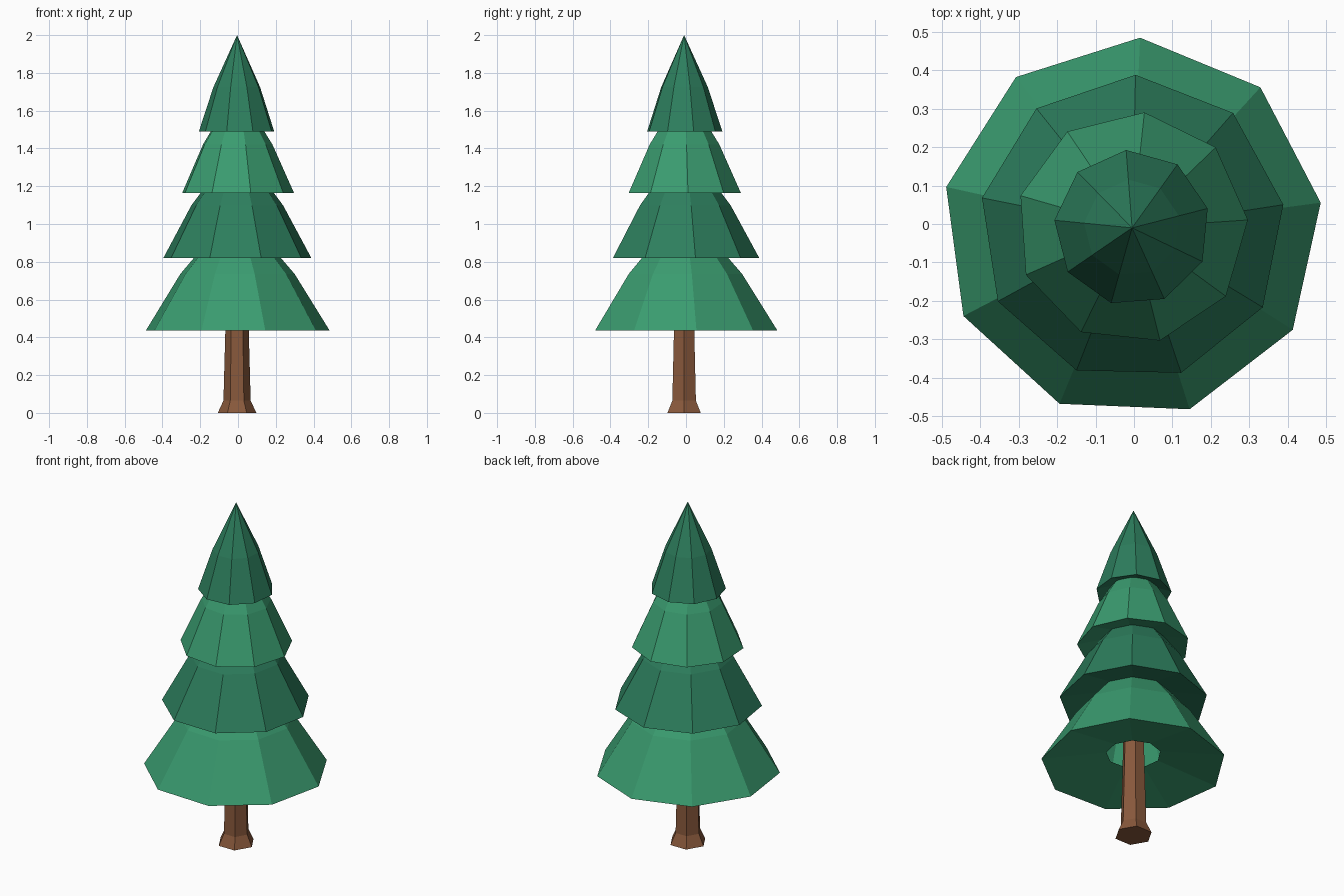
import bpy, bmesh
from math import cos, sin, radians, tau

if "Cube" in bpy.data.objects:
    bpy.data.objects.remove(bpy.data.objects["Cube"])

CX, CY = -0.005, -0.01  # trunk axis


def material(name, rgb):
    m = bpy.data.materials.new(name)
    m.diffuse_color = (*rgb, 1)
    m.use_nodes = True
    m.node_tree.nodes["Principled BSDF"].inputs["Base Color"].default_value = m.diffuse_color
    return m


def lathe(name, profile, sides, phase, mat):
    """Flat-shaded loft of n-gon rings from (radius, z) pairs; radius 0 is a point."""
    bm = bmesh.new()
    rings = []
    for r, z in profile:
        n = sides if r else 1
        rings.append([bm.verts.new((CX + r * cos(radians(phase) + tau * i / sides),
                                    CY + r * sin(radians(phase) + tau * i / sides), z))
                      for i in range(n)])
    for a, b in zip(rings, rings[1:]):
        for i in range(sides):
            j = (i + 1) % sides
            if len(b) == 1:
                bm.faces.new((a[i], a[j], b[0]))
            else:
                bm.faces.new((a[i], a[j], b[j], b[i]))
    mesh = bpy.data.meshes.new(name)
    bm.to_mesh(mesh)
    bm.free()
    mesh.materials.append(mat)
    ob = bpy.data.objects.new(name, mesh)
    bpy.context.collection.objects.link(ob)
    return ob


light = material("light_needles", (0.042, 0.33, 0.16))
dark = material("dark_needles", (0.026, 0.21, 0.11))
bark = material("bark", (0.25, 0.10, 0.045))

# Six-sided trunk with flared foot, closed at both ends
lathe("trunk", [(0, 0), (0.102, 0), (0.072, 0.065), (0.062, 0.435),
                (0.055, 0.75), (0, 0.75)][1:], 6, 0, bark)
trunk = bpy.data.objects["trunk"].data
bm = bmesh.new()
bm.from_mesh(trunk)
bmesh.ops.holes_fill(bm, edges=[e for e in bm.edges if e.is_boundary], sides=6)
bmesh.ops.recalc_face_normals(bm, faces=bm.faces)
bm.to_mesh(trunk)
bm.free()

# Foliage tiers: base height, radius, height, rotation
tiers = [(0.435, 0.495, 0.655, 7.6, light),
         (0.82, 0.398, 0.605, 8.7, dark),
         (1.165, 0.302, 0.558, 3.9, light),
         (1.49, 0.203, 0.51, 14.4, dark)]
for k, (z, r, h, phase, mat) in enumerate(tiers, 1):
    # recessed underside with a hole, rim, shoulder, tip
    lathe(f"foliage_tier_{k}", [(0.295 * r, z + 0.1 * h), (r, z),
                                (0.62 * r, z + 0.46 * h), (0, z + h)], 9, phase, mat)
